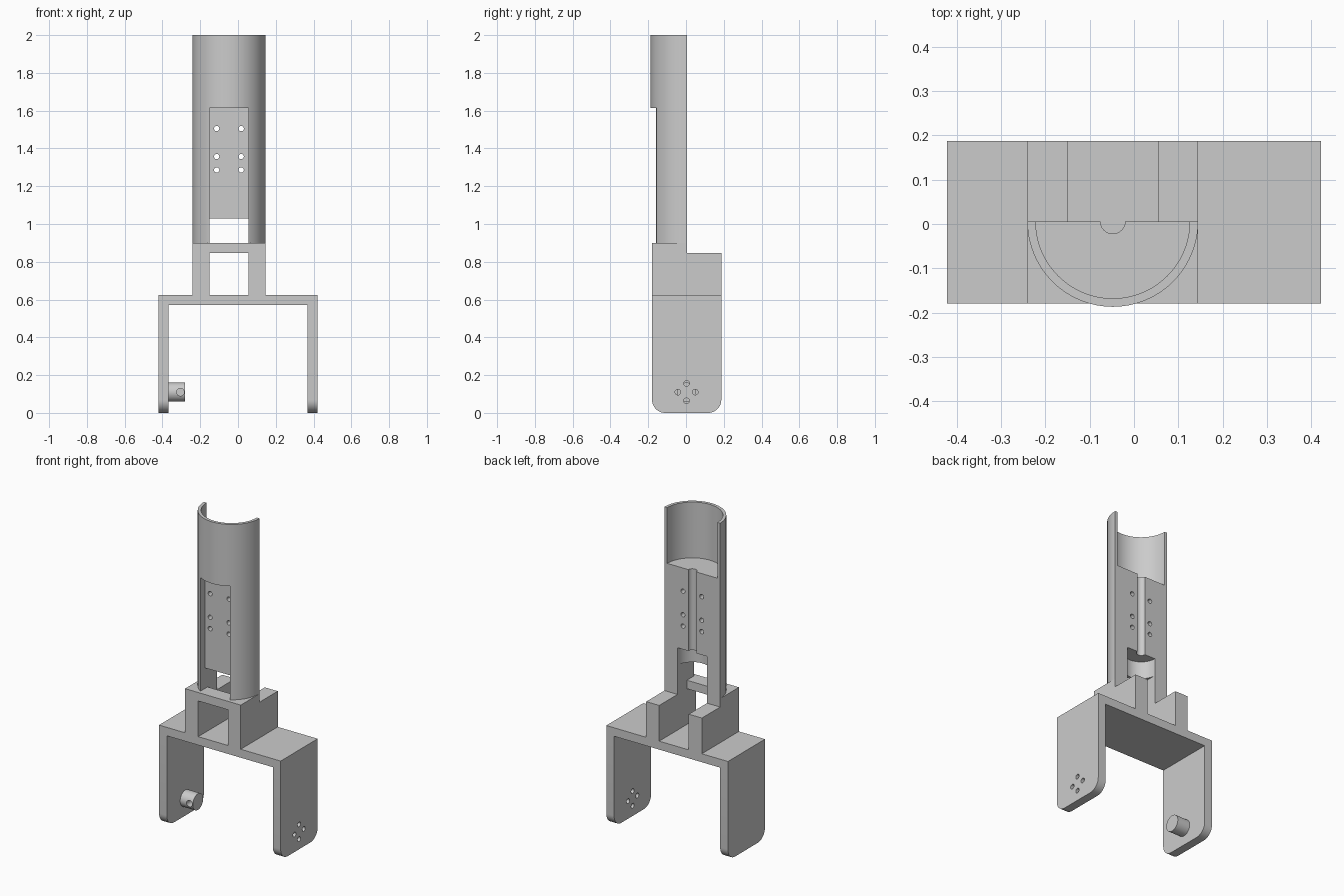
import bpy, bmesh, math
from mathutils import Matrix

if "Cube" in bpy.data.objects:
    bpy.data.objects.remove(bpy.data.objects["Cube"])

grey = bpy.data.materials.new("plain_grey")
grey.use_nodes = True
color = (0.6, 0.6, 0.6, 1)
grey.diffuse_color = color
grey.node_tree.nodes["Principled BSDF"].inputs["Base Color"].default_value = color

FRONT, BACK = -0.18, 0.187          # depth of the bracket
CX, CY, R = -0.048, 0.006, 0.193    # tube axis and outer radius
IN_L, IN_R = -0.15, 0.055           # opening between the uprights


def finish(name, bm):
    bmesh.ops.recalc_face_normals(bm, faces=bm.faces)
    mesh = bpy.data.meshes.new(name)
    bm.to_mesh(mesh)
    bm.free()
    mesh.materials.append(grey)
    ob = bpy.data.objects.new(name, mesh)
    bpy.context.collection.objects.link(ob)
    return ob


def prism(name, profile, axis, lo, hi):
    """Extrude a flat profile along x (profile in y, z) or z (profile in x, y)."""
    place = (lambda a, b: (lo, a, b)) if axis == "X" else (lambda a, b: (a, b, lo))
    bm = bmesh.new()
    face = bm.faces.new([bm.verts.new(place(a, b)) for a, b in profile])
    new = bmesh.ops.extrude_face_region(bm, geom=[face])["geom"]
    step = (hi - lo, 0, 0) if axis == "X" else (0, 0, hi - lo)
    bmesh.ops.translate(bm, vec=step, verts=[v for v in new if isinstance(v, bmesh.types.BMVert)])
    return finish(name, bm)


def box(name, x, y, z):
    return prism(name, [(x[0], y[0]), (x[1], y[0]), (x[1], y[1]), (x[0], y[1])], "Z", *z)


def rod(name, center, radius, length, axis, segments=32):
    turn = {"X": Matrix.Rotation(math.pi / 2, 4, "Y"),
            "Y": Matrix.Rotation(math.pi / 2, 4, "X"), "Z": Matrix()}[axis]
    bm = bmesh.new()
    bmesh.ops.create_cone(bm, cap_ends=True, segments=segments, radius1=radius,
                          radius2=radius, depth=length,
                          matrix=Matrix.Translation(center) @ turn)
    return finish(name, bm)


def arc(cx, cy, r, start, end, n):
    return [(cx + r * math.cos(math.radians(start + (end - start) * i / n)),
             cy + r * math.sin(math.radians(start + (end - start) * i / n)))
            for i in range(n + 1)]


def cut(ob, cutters):
    for c in cutters:
        c.hide_render = True
        mod = ob.modifiers.new("cut", "BOOLEAN")
        mod.operation, mod.solver, mod.object = "DIFFERENCE", "EXACT", c
    bpy.context.view_layer.update()
    evaluated = ob.evaluated_get(bpy.context.evaluated_depsgraph_get())
    mesh = bpy.data.meshes.new_from_object(evaluated)
    ob.modifiers.clear()
    ob.data = mesh
    for c in cutters:
        bpy.data.objects.remove(c)


def smooth(ob):
    bpy.ops.object.select_all(action="DESELECT")
    ob.select_set(True)
    bpy.context.view_layer.objects.active = ob
    bpy.ops.object.shade_smooth_by_angle(angle=math.radians(30))


# Fork legs with rounded lower corners
corner = 0.07
leg_profile = (arc(FRONT + corner, corner, corner, 180, 270, 10)
               + arc(BACK - corner, corner, corner, 270, 360, 10)
               + [(BACK, 0.57), (FRONT, 0.57)])
right_leg = prism("right_leg", leg_profile, "X", -0.422, -0.368)
left_leg = prism("left_leg", leg_profile, "X", 0.368, 0.422)

# Four screw holes in the left leg
cut(left_leg, [rod("screw_cutter", (0.395, 0.003 + dy, 0.11 + dz), 0.015, 0.2, "X", 20)
               for dy, dz in ((-0.046, 0), (0.046, 0), (0, -0.046), (0, 0.046))])

# Pivot peg on the right leg, with a blind hole in front
peg = rod("pivot_peg", (-0.325, 0.003, 0.11), 0.051, 0.09, "X", 40)
cut(peg, [rod("peg_cutter", (-0.305, -0.05, 0.11), 0.02, 0.1, "Y", 24)])

# Bridge plate, stepped uprights and front cross bar
box("bridge_plate", (-0.422, 0.422), (FRONT, BACK), (0.57, 0.623))
step_profile = [(FRONT, 0.623), (BACK, 0.623), (BACK, 0.847),
                (CY, 0.847), (CY, 0.9), (FRONT, 0.9)]
prism("right_upright", step_profile, "X", CX - R, IN_L)
prism("left_upright", step_profile, "X", IN_R, CX + R)
box("cross_bar", (IN_L, IN_R), (FRONT, -0.088), (0.847, 0.9))

# Half round tube: hollow above, solid core below
tube = prism("half_tube", arc(CX, CY, R, 180, 360, 48), "Z", 0.9, 2.0)
cutters = [
    rod("bore_cutter", (CX, CY, 1.95), 0.174, 0.6, "Z", 96),
    rod("groove_cutter", (CX, CY, 1.4), 0.028, 0.7, "Z", 24),
    rod("seat_cutter", (CX, CY, 1.04), (IN_R - IN_L) / 2 - 0.0005, 0.2, "Z", 48),
    box("pocket_cutter", (IN_L, IN_R), (-0.4, -0.115), (0.8, 1.613)),
    box("gap_cutter", (IN_L, IN_R), (-0.3, 0.2), (0.85, 1.03)),
]
cutters += [rod("pin_cutter", (CX + dx, -0.05, z), 0.014, 0.4, "Y", 20)
            for dx in (-0.065, 0.065) for z in (1.505, 1.357, 1.286)]
cut(tube, cutters)

for part in (right_leg, left_leg, peg, tube):
    smooth(part)
